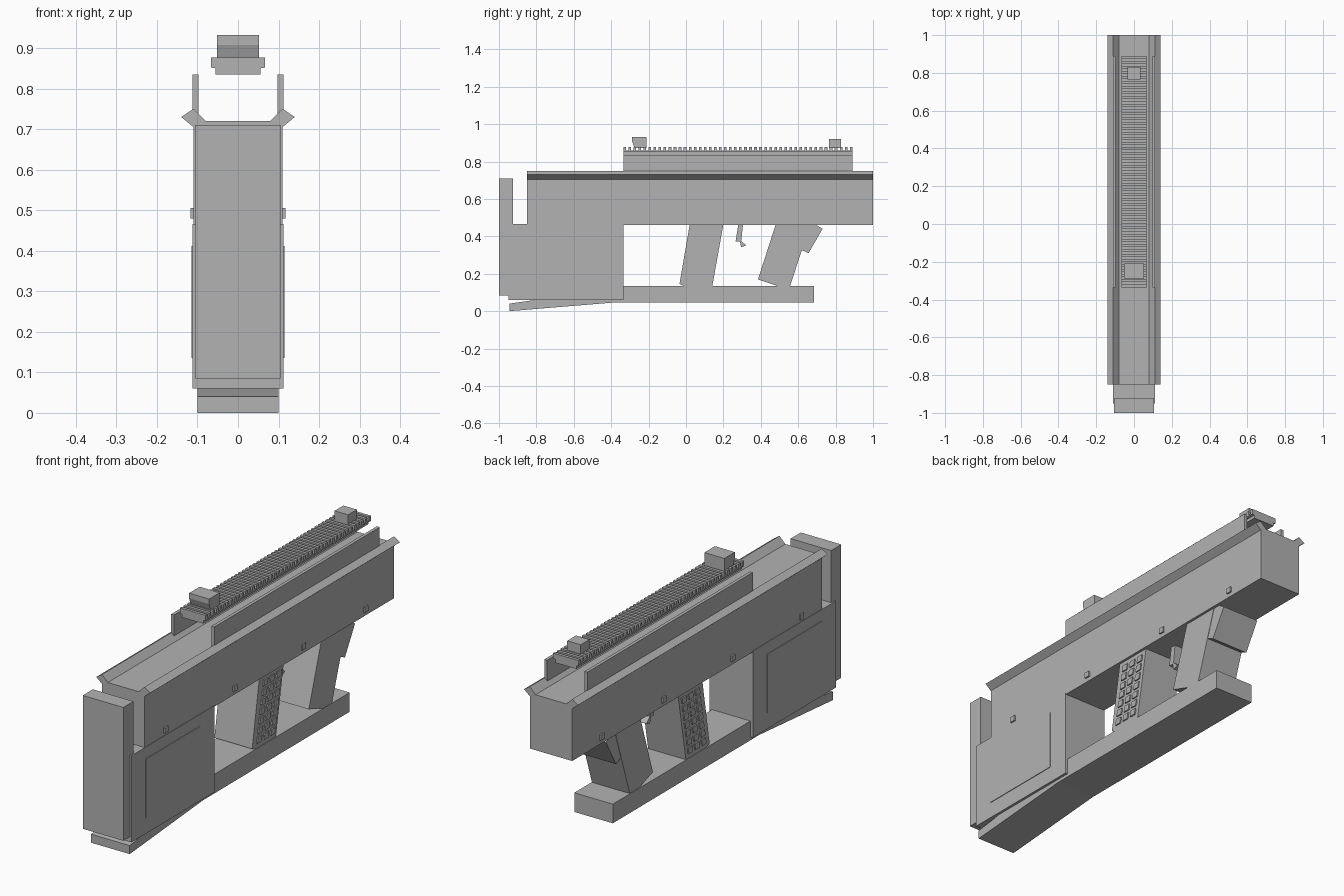
import bpy, bmesh
from mathutils import Vector

grey = bpy.data.materials.new("mid grey")
grey.diffuse_color = (0.45, 0.45, 0.45, 1)


def finish(name, bm):
    bmesh.ops.recalc_face_normals(bm, faces=bm.faces)
    me = bpy.data.meshes.new(name)
    bm.to_mesh(me)
    bm.free()
    me.materials.append(grey)
    ob = bpy.data.objects.new(name, me)
    bpy.context.collection.objects.link(ob)
    return ob


def prism(bm, pts, axis, a, b):
    """Extrude a profile: (y, z) points along x, or (x, z) points along y."""
    def place(p, t):
        return (t, p[0], p[1]) if axis == "x" else (p[0], t, p[1])
    lo = [bm.verts.new(place(p, a)) for p in pts]
    hi = [bm.verts.new(place(p, b)) for p in pts]
    bm.faces.new(lo)
    bm.faces.new(hi)
    n = len(pts)
    for i in range(n):
        j = (i + 1) % n
        bm.faces.new((lo[i], lo[j], hi[j], hi[i]))


def part(name, pts, axis, a, b):
    bm = bmesh.new()
    prism(bm, pts, axis, a, b)
    return finish(name, bm)


def rect(a0, a1, b0, b1):
    return [(a0, b0), (a1, b0), (a1, b1), (a0, b1)]


# Main body, stock and butt
part("receiver", [(-0.11, 0.46), (0.11, 0.46), (0.11, 0.71), (0.08, 0.72),
                  (-0.08, 0.72), (-0.11, 0.71)], "y", -0.85, 1.0)
part("stock", rect(-0.95, -0.335, 0.06, 0.466), "x", -0.112, 0.112)
part("butt_pad", [(-1, 0.085), (-0.925, 0.085), (-0.925, 0.71), (-1, 0.71)],
     "x", -0.105, 0.105)
part("lower_bar", rect(-0.4, 0.685, 0.045, 0.135), "x", -0.1, 0.1)
part("stock_wedge", [(-0.945, 0.0), (-0.945, 0.04), (-0.77, 0.065),
                     (-0.335, 0.075), (-0.335, 0.045), (-0.4, 0.045)], "x", -0.1, 0.1)

# Mirrored trim: ridges, upright walls, stock panels and bolts
for side, s in (("left", -1), ("right", 1)):
    part(f"{side}_top_ridge", [(s * 0.11, 0.705), (s * 0.14, 0.73), (s * 0.11, 0.75),
                               (s * 0.08, 0.72)], "y", -0.85, 1.0)
    part(f"{side}_rail_wall", rect(s * 0.097, s * 0.112, 0.71, 0.835), "y", -0.335, 0.89)
    part(f"{side}_stock_panel", rect(-0.845, -0.44, 0.135, 0.412), "x", s * 0.105, s * 0.115)
    bm = bmesh.new()
    for y in (-0.695, -0.185, 0.325, 0.785):
        prism(bm, rect(y - 0.013, y + 0.013, 0.479, 0.505), "x", s * 0.105, s * 0.117)
    finish(f"{side}_bolts", bm)

    # Raised squares following the slant of the rear grip
    bm = bmesh.new()
    for r in range(7):
        for c in range(3):
            z = 0.172 + r * 0.042
            y = 0.058 + (z - 0.14) * 0.18 + (c - 1) * 0.05
            prism(bm, [(y - 0.018, z - 0.014), (y + 0.013, z - 0.014),
                       (y + 0.018, z + 0.014), (y - 0.013, z + 0.014)],
                  "x", s * 0.095, s * 0.104)
    finish(f"{side}_grip_studs", bm)

# Grips and trigger
part("rear_grip", [(0.02, 0.465), (0.2, 0.465), (0.14, 0.13), (0.0, 0.13),
                   (-0.035, 0.145)], "x", -0.098, 0.098)
part("front_grip", [(0.48, 0.465), (0.665, 0.465), (0.555, 0.13), (0.505, 0.13),
                    (0.385, 0.17)], "x", -0.098, 0.098)
part("front_grip_flare", [(0.58, 0.465), (0.69, 0.465), (0.73, 0.44), (0.655, 0.31),
                          (0.6, 0.335)], "x", -0.096, 0.096)
part("trigger", [(0.28, 0.465), (0.305, 0.465), (0.295, 0.375), (0.318, 0.355),
                 (0.32, 0.35), (0.295, 0.342), (0.288, 0.372), (0.265, 0.372)],
     "x", -0.02, 0.02)

# Toothed top rail
part("rail_base", [(-0.055, 0.835), (0.055, 0.835), (0.055, 0.85), (0.066, 0.852),
                   (0.066, 0.858), (-0.066, 0.858), (-0.066, 0.852), (-0.055, 0.85)],
     "y", -0.335, 0.89)
bm = bmesh.new()
count = 46
step = (0.89 + 0.335 - 0.014) / (count - 1)
for i in range(count):
    y = -0.335 + i * step
    prism(bm, rect(-0.066, 0.066, 0.856, 0.877), "y", y, y + 0.014)
finish("rail_teeth", bm)

# Sights
part("rear_sight", [(-0.275, 0.872), (-0.21, 0.872), (-0.21, 0.932), (-0.288, 0.932),
                    (-0.288, 0.908)], "x", -0.052, 0.052)
part("front_sight", rect(0.765, 0.83, 0.872, 0.92), "x", -0.035, 0.035)
